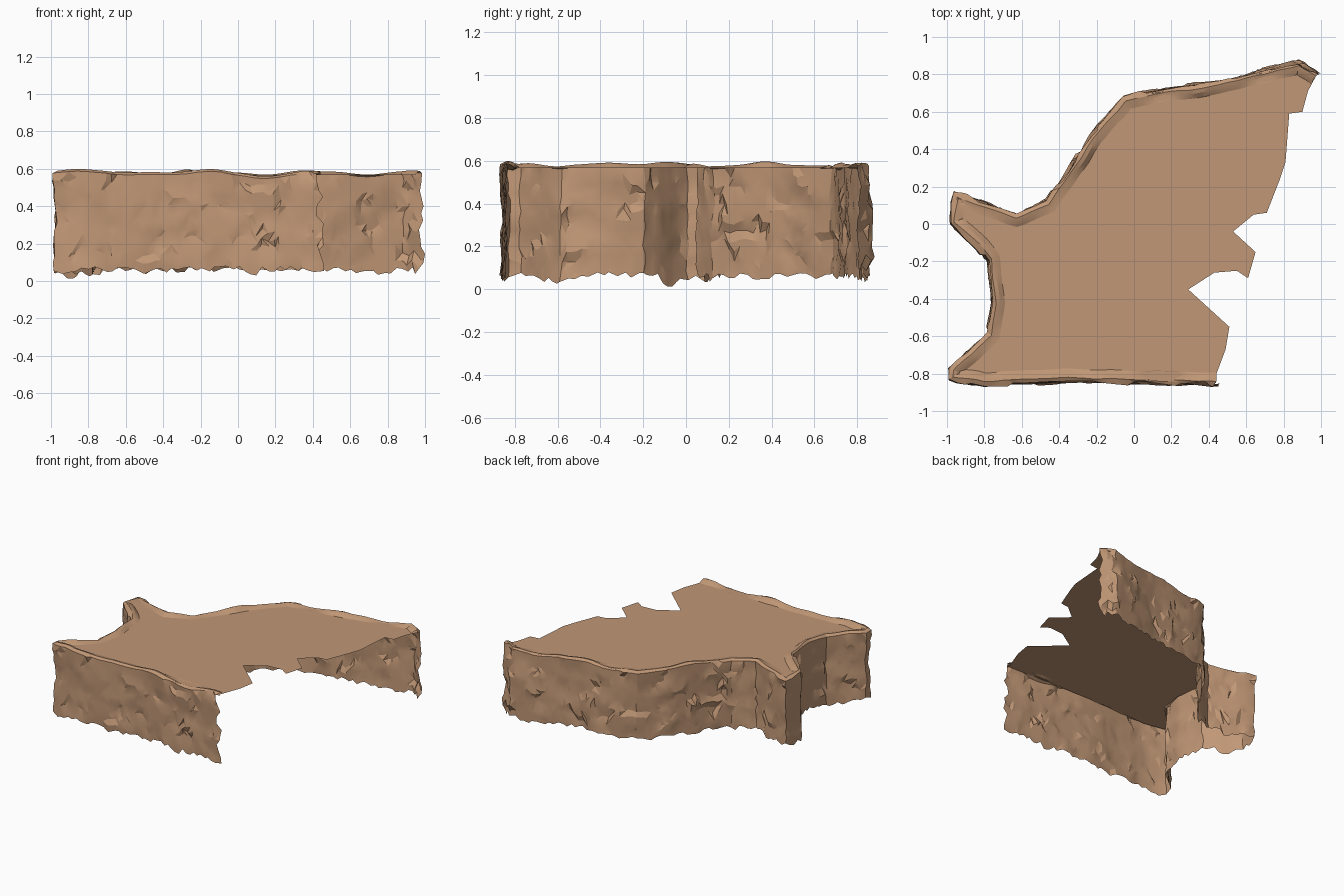
import bpy, bmesh, math, random
from mathutils import Vector, noise

random.seed(4)
if "Cube" in bpy.data.objects:
    bpy.data.objects.remove(bpy.data.objects["Cube"])

# One sandstone colour
stone = bpy.data.materials.new("sandstone")
stone.use_nodes = True
stone.diffuse_color = (0.53, 0.31, 0.18, 1)
bsdf = stone.node_tree.nodes["Principled BSDF"]
bsdf.inputs["Base Color"].default_value = stone.diffuse_color
bsdf.inputs["Roughness"].default_value = 0.9

TOP = 0.565
# Cliff line, from the front end around the left of the plan to the back end
CLIFF = [(0.44, -0.85), (0.1, -0.84), (-0.35, -0.83), (-0.8, -0.85), (-0.97, -0.82),
         (-0.97, -0.78), (-0.77, -0.59), (-0.745, -0.42), (-0.77, -0.19), (-0.83, -0.12),
         (-0.97, 0.01), (-0.95, 0.15), (-0.8, 0.1), (-0.63, 0.04), (-0.46, 0.11),
         (-0.36, 0.25), (-0.22, 0.47), (-0.05, 0.665), (0.1, 0.7), (0.45, 0.75),
         (0.88, 0.855), (0.975, 0.795)]
# Broken edge of the plateau, from back to front
BROKEN = [(0.93, 0.71), (0.9, 0.6), (0.83, 0.59), (0.81, 0.33), (0.78, 0.24),
          (0.71, 0.06), (0.64, 0.05), (0.53, -0.04), (0.65, -0.15), (0.61, -0.29),
          (0.55, -0.25), (0.43, -0.26), (0.29, -0.35), (0.51, -0.55), (0.49, -0.67),
          (0.43, -0.83)]


def finish(bm, name):
    mesh = bpy.data.meshes.new(name)
    bm.to_mesh(mesh)
    bm.free()
    ob = bpy.data.objects.new(name, mesh)
    bpy.context.collection.objects.link(ob)
    mesh.materials.append(stone)
    bpy.ops.object.select_all(action='DESELECT')
    ob.select_set(True)
    bpy.context.view_layer.objects.active = ob
    bpy.ops.object.shade_smooth_by_angle(angle=math.radians(20))
    return ob


def resample(points, step):
    out = []
    for a, b in zip(points, points[1:]):
        a, b = Vector(a), Vector(b)
        n = max(1, round((b - a).length / step))
        out += [a.lerp(b, i / n) for i in range(n)]
    return out + [Vector(points[-1])]


def chipped(p):
    """Tilted flat facets, one for each random cell of rock."""
    q = Vector((p.x, p.y, p.z * 1.3)) * 6
    cell = noise.voronoi(q)[1][0]
    tilt = noise.noise_vector(cell * 3.7)
    bump = 0.012 + 0.03 * tilt.dot(q - cell) + 0.012 * noise.noise(cell * 5.1)
    return max(-0.005, min(0.028, bump))


# Rocky wall with a ragged foot and a rounded rim
line = resample(CLIFF, 0.032)
last = len(line) - 1
ROWS = 13
bm = bmesh.new()
columns = []
for i, p in enumerate(line):
    along = (line[min(last, i + 1)] - line[max(0, i - 1)]).normalized()
    out = Vector((-along.y, along.x, 0))
    along = along.to_3d()
    foot = 0.065 + random.uniform(-0.02, 0.015)
    foot += min(0, 0.09 * noise.noise(Vector((p.x * 7, p.y * 7, 2))) + 0.012)
    foot = max(0.0, foot)
    rim = 0.582 + 0.03 * noise.noise(Vector((p.x * 4, p.y * 4, 8)))
    column = []
    for r in range(ROWS):
        t = r / (ROWS - 1)
        v = Vector((p.x, p.y, foot + (rim - 0.012 - foot) * t))
        if 0 < r < ROWS - 1:
            v.z += random.uniform(-0.01, 0.01)
        if 0 < i < last:
            v += along * random.uniform(-0.008, 0.008)
        else:
            v += along * random.uniform(-0.025, 0.025)
        v += out * chipped(v)
        column.append(bm.verts.new(v))
    for inset, z in ((0.008, rim), (0.03, rim - 0.006), (0.055, TOP + 0.001)):
        inset += 0.008 * noise.noise(Vector((p.x * 9, p.y * 9, 5)))
        column.append(bm.verts.new(Vector((p.x, p.y, z)) - out * inset))
    columns.append(column)
for left, right in zip(columns, columns[1:]):
    for r in range(len(left) - 1):
        a, b, c, d = left[r], left[r + 1], right[r + 1], right[r]
        if random.random() < 0.5:
            bm.faces.new((a, b, c))
            bm.faces.new((a, c, d))
        else:
            bm.faces.new((a, b, d))
            bm.faces.new((b, c, d))
bmesh.ops.recalc_face_normals(bm, faces=bm.faces)
# Turn the open shell outward using the first wall face, which looks forward
bm.faces.ensure_lookup_table()
if sum(f.normal.y for f in bm.faces if f.calc_center_median().y < -0.8) > 0:
    bmesh.ops.reverse_faces(bm, faces=bm.faces)
finish(bm, "cliff_wall")

# Flat plateau with the broken open side
bm = bmesh.new()
face = bm.faces.new([bm.verts.new((x, y, TOP)) for x, y in CLIFF + BROKEN])
face.normal_update()
if face.normal.z < 0:
    face.normal_flip()
bmesh.ops.triangulate(bm, faces=[face], ngon_method='EAR_CLIP')
finish(bm, "plateau_top")
